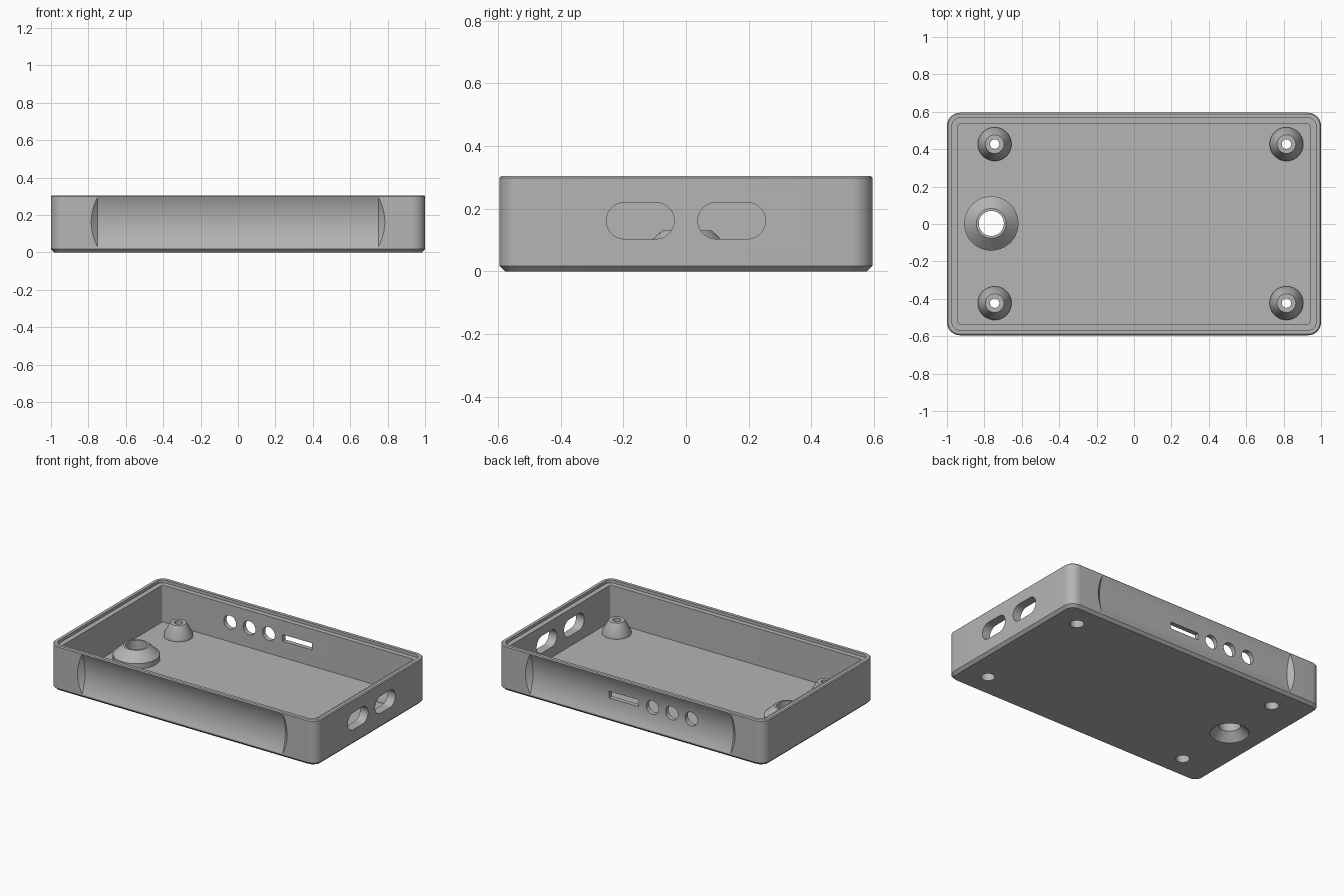
import bpy, bmesh, math
from mathutils import Vector

cube = bpy.data.objects.get("Cube")
if cube:
    bpy.data.objects.remove(cube, do_unlink=True)

HX, HY, TOP, FLOOR = 1.0, 0.595, 0.305, 0.035
MID = 0.162

grey = bpy.data.materials.new("plain grey")
grey.use_nodes = True
grey.diffuse_color = (0.46, 0.46, 0.46, 1)
grey.node_tree.nodes["Principled BSDF"].inputs["Base Color"].default_value = grey.diffuse_color


def loft(name, rings):
    """Closed solid through a list of equal-length point rings."""
    bm = bmesh.new()
    loops = [[bm.verts.new(p) for p in ring] for ring in rings]
    for a, b in zip(loops, loops[1:]):
        for i in range(len(a)):
            j = (i + 1) % len(a)
            bm.faces.new((a[i], a[j], b[j], b[i]))
    bm.faces.new(loops[0])
    bm.faces.new(loops[-1])
    bmesh.ops.recalc_face_normals(bm, faces=bm.faces)
    mesh = bpy.data.meshes.new(name)
    bm.to_mesh(mesh)
    bm.free()
    mesh.materials.append(grey)
    obj = bpy.data.objects.new(name, mesh)
    bpy.context.collection.objects.link(obj)
    return obj


def stadium(hw, hh, r, n=12):
    """Rounded rectangle outline with half sizes hw, hh and corner radius r."""
    pts = []
    for q, (sx, sy) in enumerate(((1, 1), (-1, 1), (-1, -1), (1, -1))):
        for k in range(n + 1):
            t = (q + k / n) * math.pi / 2
            pts.append((sx * (hw - r) + r * math.cos(t), sy * (hh - r) + r * math.sin(t)))
    return pts


def lathe(name, profile, x, y, n=64):
    """Solid of revolution about z from (radius, height) pairs."""
    return loft(name, [[(x + r * math.cos(2 * math.pi * i / n),
                         y + r * math.sin(2 * math.pi * i / n), z)
                        for i in range(n)] for r, z in profile])


# Open tray: chamfered base, thin lip, inner ledge and cavity
profile = [(0.018, 0), (0, 0.018), (0, TOP - 0.006), (0.006, TOP), (0.027, TOP),
           (0.027, TOP - 0.02), (0.06, TOP - 0.02), (0.06, FLOOR)]
case = loft("case", [[(x, y, z) for x, y in
                      stadium(HX - d, HY - d, max(0.07 - d, 0.012))] for d, z in profile])
bpy.context.view_layer.objects.active = case


def combine(tool, operation):
    mod = case.modifiers.new("boolean", "BOOLEAN")
    mod.operation, mod.solver, mod.object = operation, "EXACT", tool
    bpy.ops.object.modifier_apply(modifier=mod.name)
    bpy.data.objects.remove(tool, do_unlink=True)


# Concave grip along the front and back, with tapered ends
R, DEPTH = 0.319, 0.03
for side in (-1, 1):
    cy = side * (HY + R - DEPTH)
    rings = []
    for x, r in ((-0.8, R - 0.043), (-0.75, R), (0.75, R), (0.8, R - 0.043)):
        rings.append([(x, cy + r * math.cos(2 * math.pi * i / 160),
                       MID + r * math.sin(2 * math.pi * i / 160)) for i in range(160)])
    combine(loft("grip_cutter", rings), "DIFFERENCE")

# Screw posts with a through hole and a recess underneath
for x in (-0.745, 0.815):
    for y in (-0.423, 0.427):
        combine(lathe("post", [(0.09, 0.02), (0.09, 0.052), (0.05, 0.125)], x, y), "UNION")
        combine(lathe("post_hole", [(0.043, -0.02), (0.043, 0.065), (0.025, 0.065),
                                    (0.025, 0.2)], x, y), "DIFFERENCE")

# Large hollow boss with a conical underside
combine(lathe("boss", [(0.145, 0.02), (0.145, 0.07), (0.08, 0.13)], -0.763, 0.003), "UNION")
combine(lathe("boss_hole", [(0.14, -0.02), (0.067, 0.053), (0.067, 0.2)],
              -0.763, 0.003), "DIFFERENCE")

# Two rounded ports in the left end
for y in (-0.146, 0.146):
    shape = stadium(0.108, 0.058, 0.0575)
    combine(loft("port", [[(x, y + u, MID + v) for u, v in shape] for x in (0.85, 1.1)]),
            "DIFFERENCE")

# Three round holes and a slot in the back wall
openings = [(x, 0.046, 0.046, 0.0455) for x in (-0.435, -0.29, -0.145)]
openings.append((0.07, 0.11, 0.023, 0.002))
for x, hw, hh, r in openings:
    combine(loft("opening", [[(x + u, y, 0.167 + v) for u, v in stadium(hw, hh, r)]
                             for y in (0.45, 0.7)]), "DIFFERENCE")

bpy.ops.object.select_all(action="DESELECT")
case.select_set(True)
bpy.ops.object.shade_smooth_by_angle(angle=math.radians(30))
